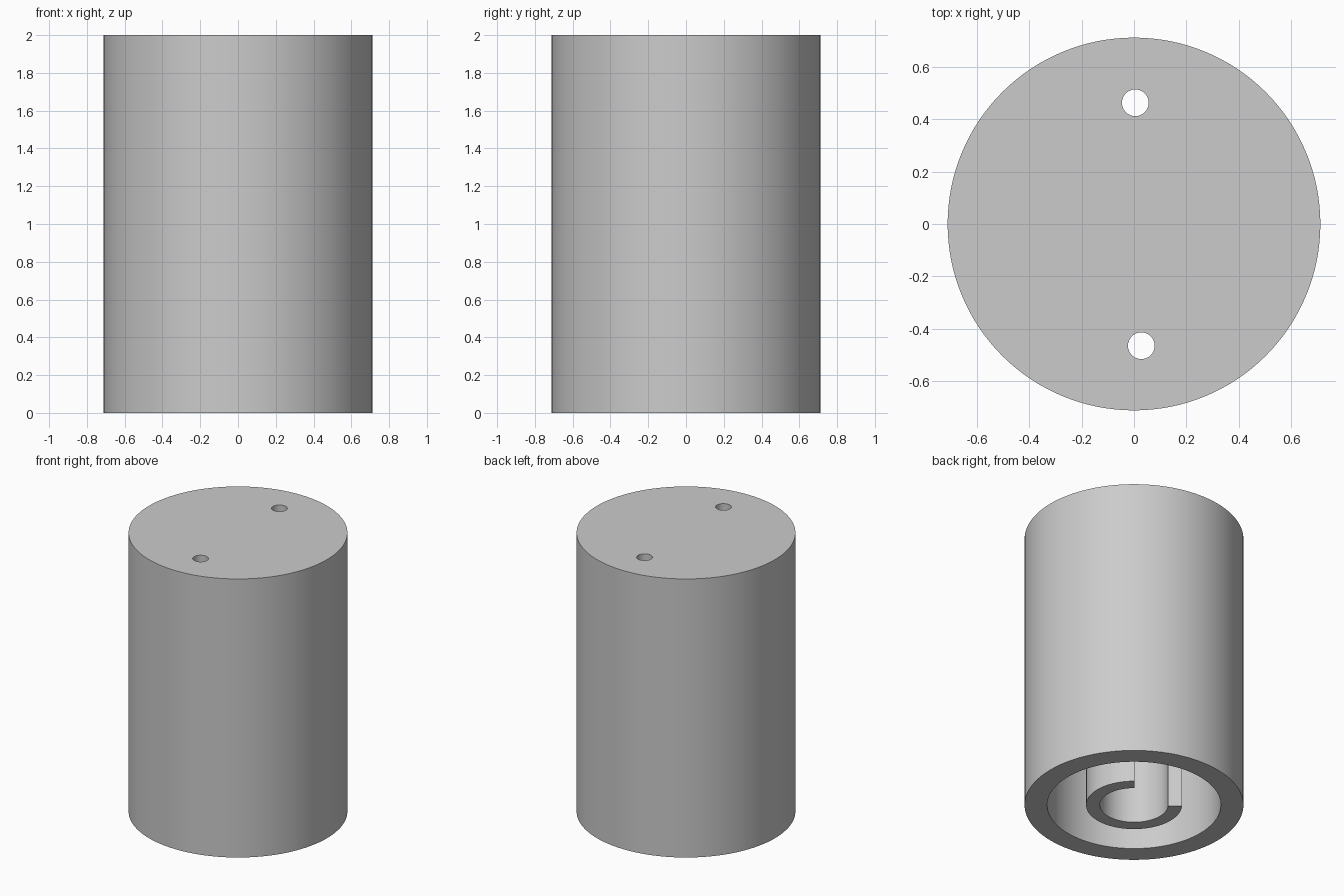
import bpy
import bmesh
from math import radians, cos, sin

HEIGHT = 2.0
OUTER_R, INNER_R = 0.712, 0.565
CEILING = 1.855
SEGMENTS = 128

old = bpy.data.objects.get("Cube")
if old:
    bpy.data.objects.remove(old, do_unlink=True)

grey = bpy.data.materials.new("light_grey")
grey.use_nodes = True
grey.diffuse_color = (0.6, 0.6, 0.6, 1)
grey.node_tree.nodes["Principled BSDF"].inputs["Base Color"].default_value = (0.6, 0.6, 0.6, 1)


def add_object(name, bm):
    bmesh.ops.recalc_face_normals(bm, faces=bm.faces)
    mesh = bpy.data.meshes.new(name)
    bm.to_mesh(mesh)
    bm.free()
    mesh.materials.append(grey)
    obj = bpy.data.objects.new(name, mesh)
    bpy.context.collection.objects.link(obj)
    return obj


def cylinder(name, radius, bottom, top, x=0, y=0, sides=SEGMENTS):
    bm = bmesh.new()
    bmesh.ops.create_cone(bm, cap_ends=True, segments=sides, radius1=radius,
                          radius2=radius, depth=top - bottom)
    bmesh.ops.translate(bm, verts=bm.verts, vec=(x, y, (bottom + top) / 2))
    return add_object(name, bm)


def cut(target, cutter):
    mod = target.modifiers.new(cutter.name, 'BOOLEAN')
    mod.operation = 'DIFFERENCE'
    mod.solver = 'EXACT'
    mod.object = cutter
    bpy.context.view_layer.objects.active = target
    bpy.ops.object.modifier_apply(modifier=mod.name)
    bpy.data.objects.remove(cutter, do_unlink=True)


def smooth(obj):
    bpy.ops.object.select_all(action='DESELECT')
    obj.select_set(True)
    bpy.context.view_layer.objects.active = obj
    bpy.ops.object.shade_smooth_by_angle(angle=radians(30))


# Cup-shaped housing, open underneath, with two holes through the top plate
housing = cylinder("housing", OUTER_R, 0, HEIGHT)
cut(housing, cylinder("cavity_cutter", INNER_R, -0.2, CEILING))
for x, y in ((0.005, 0.463), (0.028, -0.465)):
    cut(housing, cylinder("hole_cutter", 0.051, CEILING - 0.1, HEIGHT + 0.1, x, y, 48))
smooth(housing)

# Inner sleeve: a tube with a quarter left open, hanging from the top plate
START, SWEEP, STEPS = radians(142.5), radians(268), 96
SLEEVE_IN, SLEEVE_OUT = 0.222, 0.312
bm = bmesh.new()
rings = []
for i in range(STEPS + 1):
    a = START + SWEEP * i / STEPS
    rings.append([bm.verts.new((r * cos(a), r * sin(a), z)) for r, z in (
        (SLEEVE_IN, 0), (SLEEVE_OUT, 0), (SLEEVE_OUT, CEILING), (SLEEVE_IN, CEILING))])
for a, b in zip(rings, rings[1:]):
    for k in range(4):
        n = (k + 1) % 4
        bm.faces.new((a[k], a[n], b[n], b[k]))
bm.faces.new(rings[0])
bm.faces.new(rings[-1])
smooth(add_object("inner_sleeve", bm))
